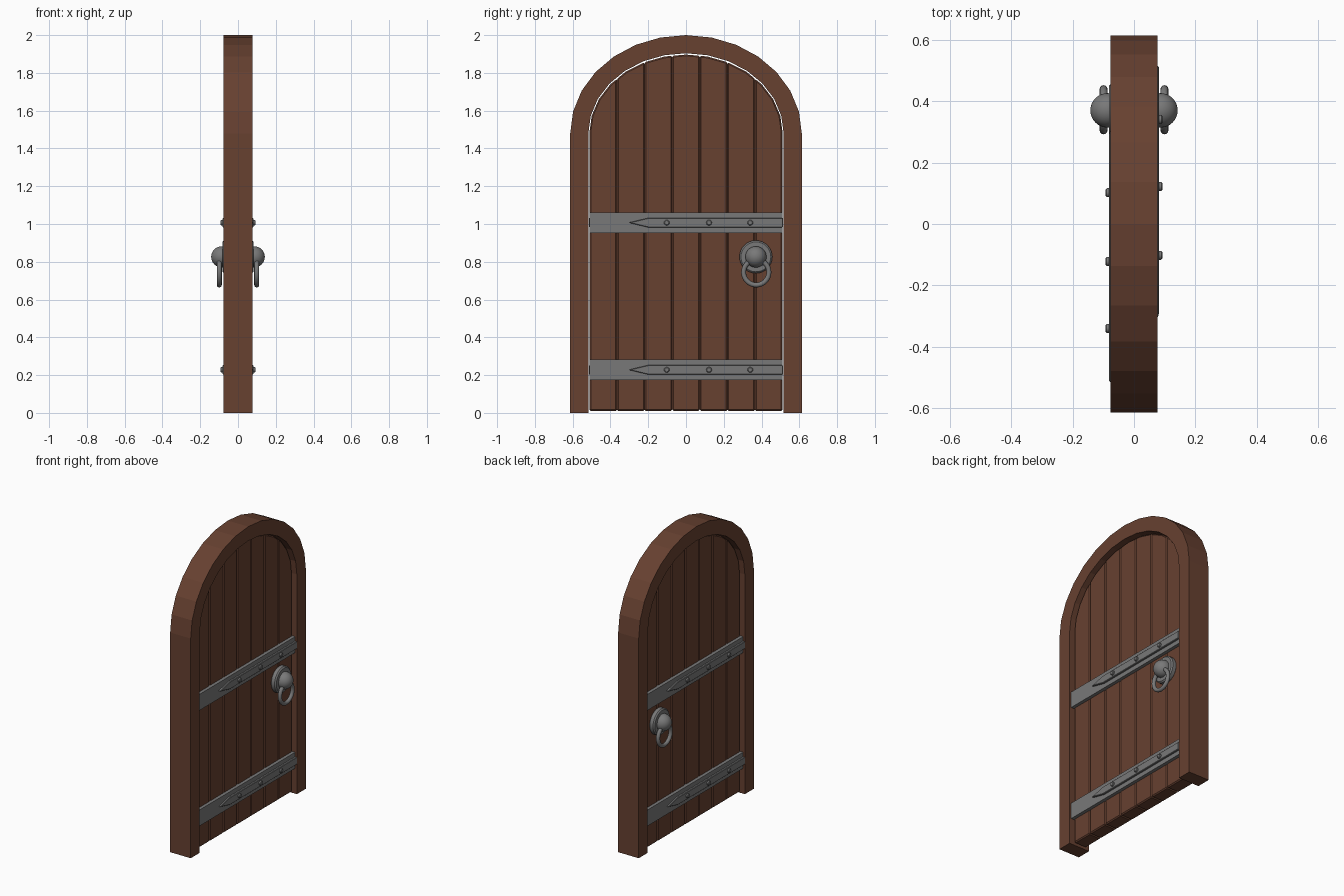
import bpy, bmesh, math
from mathutils import Matrix

if "Cube" in bpy.data.objects:
    bpy.data.objects.remove(bpy.data.objects["Cube"])

def mat(name, c):
    m = bpy.data.materials.new(name)
    m.diffuse_color = (*c, 1)
    m.use_nodes = True
    m.node_tree.nodes["Principled BSDF"].inputs["Base Color"].default_value = m.diffuse_color
    return m

WOOD = mat("brown_wood", (0.135, 0.052, 0.030))
IRON = mat("grey_iron", (0.19, 0.19, 0.19))

def finish(bm, name, material, bevel=0, smooth=False):
    bmesh.ops.recalc_face_normals(bm, faces=bm.faces)
    me = bpy.data.meshes.new(name)
    bm.to_mesh(me)
    bm.free()
    me.materials.append(material)
    ob = bpy.data.objects.new(name, me)
    bpy.context.collection.objects.link(ob)
    if bevel:
        b = ob.modifiers.new("bevel", 'BEVEL')
        b.width, b.segments = bevel, 1
        b.limit_method, b.angle_limit = 'ANGLE', math.radians(40)
    if smooth:
        bpy.ops.object.select_all(action='DESELECT')
        ob.select_set(True)
        bpy.context.view_layer.objects.active = ob
        bpy.ops.object.shade_smooth_by_angle(angle=math.radians(40))
    return ob

def prism(name, pts, x0, x1, material, bevel=0):
    """Extrude a (y, z) outline along x."""
    bm = bmesh.new()
    f = bm.faces.new([bm.verts.new((x0, y, z)) for y, z in pts])
    r = bmesh.ops.extrude_face_region(bm, geom=[f])
    vs = [g for g in r["geom"] if isinstance(g, bmesh.types.BMVert)]
    bmesh.ops.translate(bm, verts=vs, vec=(x1 - x0, 0, 0))
    return finish(bm, name, material, bevel)

SPRING, SEG = 1.48, 14

def arch(ry, rz):
    return [(ry * math.cos(math.pi * i / SEG), SPRING + rz * math.sin(math.pi * i / SEG))
            for i in range(SEG + 1)]

# arched frame: sweep between outer and inner outlines
outer = [(0.613, 0)] + arch(0.613, 0.52) + [(-0.613, 0)]
inner = [(0.517, 0)] + arch(0.517, 0.424) + [(-0.517, 0)]
bm = bmesh.new()
rows = [[bm.verts.new((x, y, z)) for y, z in line]
        for line, x in ((outer, -0.0765), (outer, 0.0765), (inner, 0.0765), (inner, -0.0765))]
for k in range(4):
    a, b = rows[k], rows[(k + 1) % 4]
    for i in range(len(a) - 1):
        bm.faces.new((a[i], a[i + 1], b[i + 1], b[i]))
for i in (0, -1):
    bm.faces.new([r[i] for r in rows])
finish(bm, "door_frame", WOOD)

# seven planks whose tops follow the arch
curve = arch(0.512, 0.417)[::-1]

def top(y):
    for (y0, z0), (y1, z1) in zip(curve, curve[1:]):
        if y0 <= y <= y1:
            return z0 + (z1 - z0) * (y - y0) / (y1 - y0)
    return SPRING

W = 1.022 / 7
for i in range(7):
    a = -0.511 + i * W
    b = a + W
    mid = [p for p in curve if a + 0.004 < p[0] < b - 0.004]
    pts = [(b, 0.01), (a, 0.01), (a, top(a))] + mid + [(b, top(b))]
    prism(f"plank_{i + 1}", pts, -0.046, 0.046, WOOD, 0.007)

# hardware, the back being the front turned half round
for side, tag in ((1, "front"), (-1, "back")):
    for zc, level in ((1.007, "upper"), (0.228, "lower")):
        if side == 1:
            prism(f"{level}_strap", [(-0.512, zc - 0.054), (0.512, zc - 0.054),
                                     (0.512, zc + 0.054), (-0.512, zc + 0.054)],
                  -0.068, 0.068, IRON)
        spear = [(-0.305, 0), (-0.2, 0.025), (0.514, 0.025), (0.514, -0.025), (-0.2, -0.025)]
        prism(f"{level}_spear_{tag}", [(side * y, zc + z) for y, z in spear],
              side * 0.06, side * 0.081, IRON, 0.003)
        for n, y in enumerate((-0.102, 0.122, 0.34)):
            bm = bmesh.new()
            bmesh.ops.create_cone(bm, cap_ends=True, segments=12, radius1=0.016, radius2=0.014,
                                  depth=0.022, matrix=Matrix.Translation((side * 0.081, side * y, zc))
                                  @ Matrix.Rotation(side * math.pi / 2, 4, 'Y'))
            finish(bm, f"{level}_rivet_{tag}_{n + 1}", IRON, 0.003, True)
    # handle plate and knob
    bm = bmesh.new()
    bmesh.ops.create_cone(bm, cap_ends=True, segments=32, radius1=0.087, radius2=0.087, depth=0.04,
                          matrix=Matrix.Translation((side * 0.062, 0.37, 0.826))
                          @ Matrix.Rotation(math.pi / 2, 4, 'Y'))
    finish(bm, f"handle_plate_{tag}", IRON, 0.008, True)
    bm = bmesh.new()
    bmesh.ops.create_uvsphere(bm, u_segments=32, v_segments=16, radius=0.056,
                              matrix=Matrix.Translation((side * 0.086, 0.37, 0.826))
                              @ Matrix.Rotation(math.pi / 2, 4, 'Y'))
    finish(bm, f"handle_knob_{tag}", IRON, 0, True)
    # pull ring
    bpy.ops.mesh.primitive_torus_add(location=(side * 0.099, 0.372, 0.744),
                                     rotation=(0, math.pi / 2, 0), major_segments=32,
                                     minor_segments=12, major_radius=0.067, minor_radius=0.013)
    ring = bpy.context.object
    ring.name = f"pull_ring_{tag}"
    ring.data.materials.append(IRON)
    bpy.ops.object.shade_smooth_by_angle(angle=math.radians(40))
